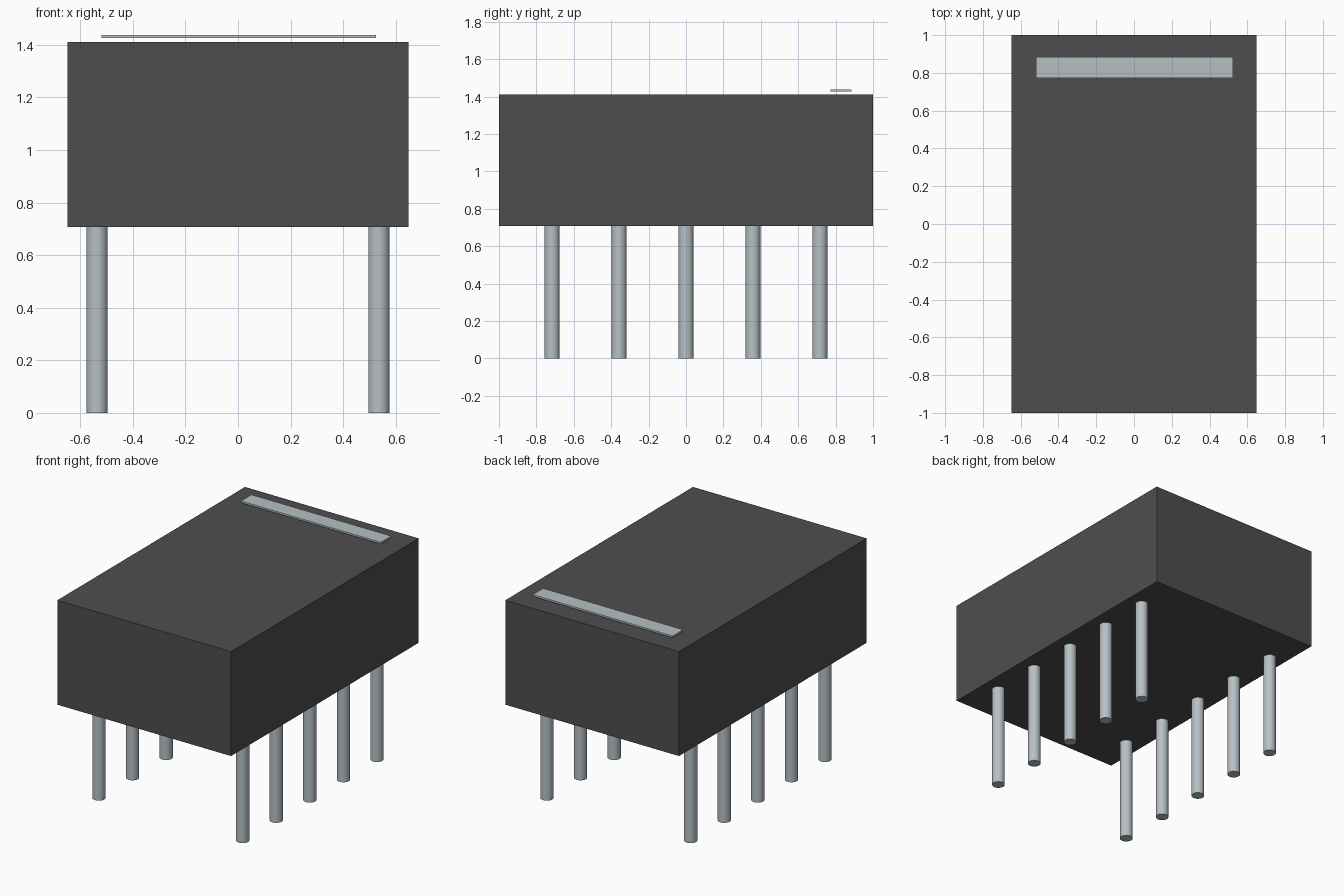
import bpy
import math

cube = bpy.data.objects.get("Cube")
if cube:
    bpy.data.objects.remove(cube, do_unlink=True)


def make_material(name, color):
    mat = bpy.data.materials.new(name)
    mat.use_nodes = True
    mat.diffuse_color = (*color, 1)
    mat.node_tree.nodes["Principled BSDF"].inputs["Base Color"].default_value = (*color, 1)
    return mat


def add_box(name, low, high, mat):
    center = [(a + b) / 2 for a, b in zip(low, high)]
    bpy.ops.mesh.primitive_cube_add(size=1, location=center)
    obj = bpy.context.object
    obj.name = name
    obj.scale = [b - a for a, b in zip(low, high)]
    bpy.ops.object.transform_apply(location=False, rotation=False, scale=True)
    obj.data.materials.append(mat)


def add_pin(name, x, y, mat):
    bpy.ops.mesh.primitive_cylinder_add(
        vertices=32, radius=PIN_RADIUS, depth=PIN_TOP, location=(x, y, PIN_TOP / 2))
    obj = bpy.context.object
    obj.name = name
    obj.data.materials.append(mat)
    bpy.ops.object.shade_smooth_by_angle(angle=math.radians(35))


BODY_BOTTOM, BODY_TOP = 0.707, 1.411
PIN_TOP = BODY_BOTTOM + 0.003
PIN_RADIUS = 0.0405
PIN_PITCH = 0.358
PIN_X = 0.536

dark_plastic = make_material("dark grey plastic", (0.076, 0.076, 0.076))
pale_metal = make_material("pale metal", (0.47, 0.53, 0.56))

# Housing block
add_box("housing", (-0.648, -1, BODY_BOTTOM), (0.648, 1, BODY_TOP), dark_plastic)

# Marker strip hovering just above the rear of the housing
add_box("marker_strip", (-0.519, 0.773, 1.426), (0.524, 0.884, 1.438), pale_metal)

# Two rows of five round pins
for side, sign in (("left", 1), ("right", -1)):
    for i in range(5):
        add_pin(f"{side}_pin_{i + 1}", sign * PIN_X, (i - 2) * PIN_PITCH, pale_metal)
